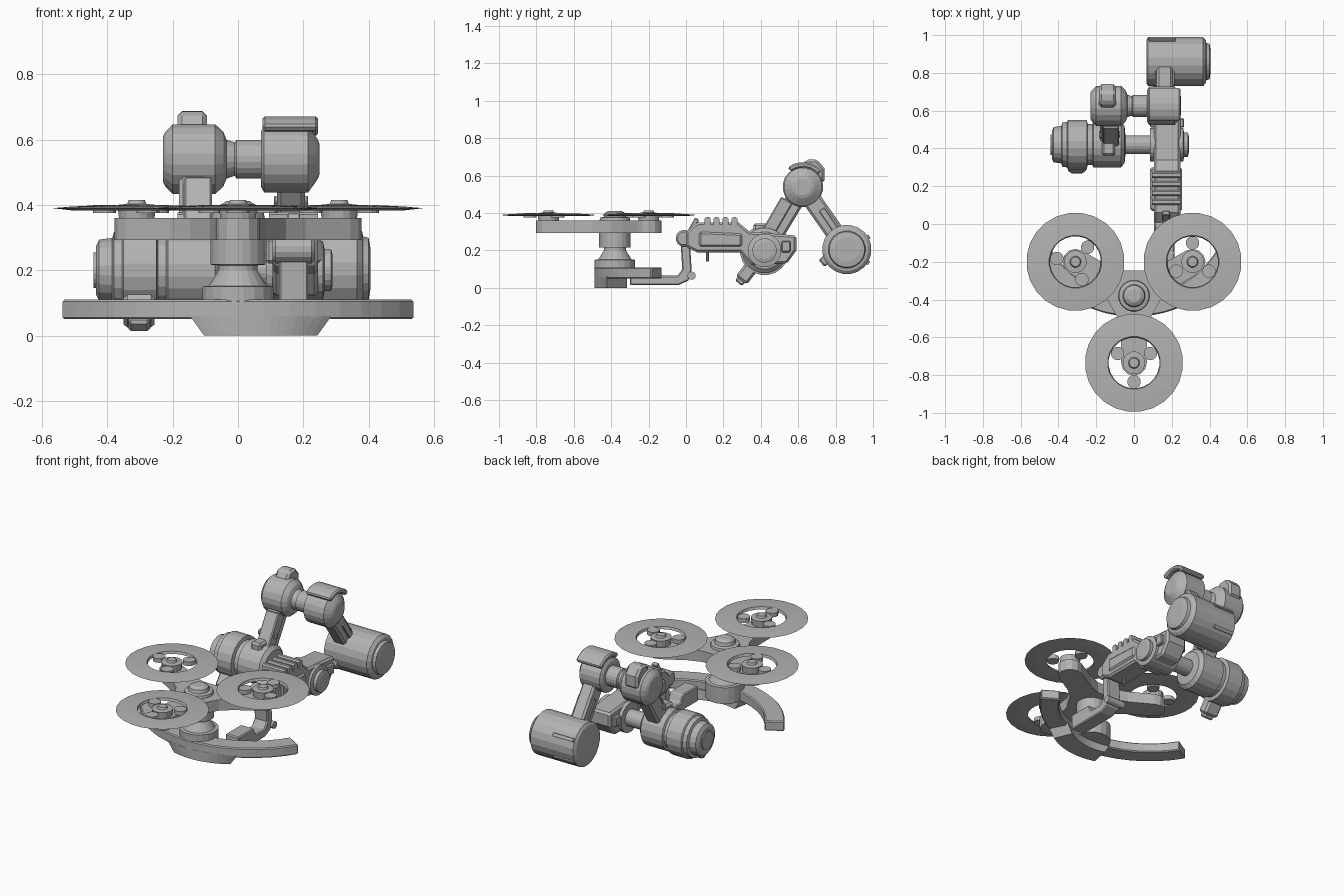
import bpy, bmesh
from math import sin, cos, pi, radians, atan2, hypot
from mathutils import Matrix, Vector

if "Cube" in bpy.data.objects:
    bpy.data.objects.remove(bpy.data.objects["Cube"])

GREY = (0.45, 0.45, 0.45, 1)
mat = bpy.data.materials.new("plain grey")
mat.use_nodes = True
mat.diffuse_color = GREY
mat.node_tree.nodes["Principled BSDF"].inputs["Base Color"].default_value = GREY


def finish(name, bm, matrix=None):
    if matrix:
        bm.transform(matrix)
    bmesh.ops.recalc_face_normals(bm, faces=bm.faces)
    mesh = bpy.data.meshes.new(name)
    bm.to_mesh(mesh)
    bm.free()
    mesh.materials.append(mat)
    obj = bpy.data.objects.new(name, mesh)
    bpy.context.collection.objects.link(obj)
    return obj


def lathe(name, profile, centre, axis="Z", sides=20, ring=False):
    """Turn (position along axis, radius) pairs; a ring closes on itself."""
    bm = bmesh.new()
    loops = [[bm.verts.new((r * cos(2 * pi * (i + .5) / sides), r * sin(2 * pi * (i + .5) / sides), t))
              for i in range(sides)] for t, r in profile]
    pairs = list(zip(loops, loops[1:]))
    if ring:
        pairs.append((loops[-1], loops[0]))
    else:
        bm.faces.new(loops[0])
        bm.faces.new(loops[-1])
    for a, b in pairs:
        for i in range(sides):
            j = (i + 1) % sides
            bm.faces.new((a[i], a[j], b[j], b[i]))
    turn = Matrix.Rotation(pi / 2, 4, "Y") if axis == "X" else Matrix()
    return finish(name, bm, Matrix.Translation(centre) @ turn)


def prism(name, points, low, high, axis="Z", bevel=0.0):
    """Extrude an outline: (x, y) along Z, or (y, z) along X."""
    bm = bmesh.new()
    place = (lambda p: (p[0], p[1], low)) if axis == "Z" else (lambda p: (low, p[0], p[1]))
    face = bm.faces.new([bm.verts.new(place(p)) for p in points])
    move = Vector((0, 0, high - low)) if axis == "Z" else Vector((high - low, 0, 0))
    out = bmesh.ops.extrude_face_region(bm, geom=[face])
    bmesh.ops.translate(bm, vec=move, verts=[v for v in out["geom"] if isinstance(v, bmesh.types.BMVert)])
    obj = finish(name, bm)
    if bevel:
        mod = obj.modifiers.new("edge chamfer", "BEVEL")
        mod.width, mod.segments, mod.angle_limit = bevel, 1, radians(50)
    return obj


def bar(name, start, end, width, low, high, bevel=0.012):
    """Straight link in the side plane between two (y, z) points."""
    a, b = Vector(start), Vector(end)
    d = (b - a).normalized()
    n = Vector((-d.y, d.x)) * width / 2
    return prism(name, [a + n, b + n, b - n, a - n], low, high, "X", bevel)


def sector(centre, inner, outer, first, last, steps=16):
    angles = [radians(first + (last - first) * i / steps) for i in range(steps + 1)]
    arc = lambda r, seq: [(centre[0] + r * cos(a), centre[1] + r * sin(a)) for a in seq]
    return arc(outer, angles) + arc(inner, reversed(angles))


# Curved base plate with a tapered keel
prism("base_crescent", sector((0, .14), .52, .63, -149, -31), .05, .11, bevel=.006)
keel = prism("base_keel", sector((0, .14), .51, .63, -103.5, -63), 0, .06)
for v in keel.data.vertices:
    if v.co.z < .01:
        v.co.x = .07 + (v.co.x - .07) * .8

# Central pedestal
HUB = (0, -.38, 0)
lathe("pedestal", [(.05, .11), (.15, .11), (.152, .09), (.2, .06), (.215, .06),
                   (.217, .085), (.3, .085)], HUB)
lathe("pedestal_cap", [(.35, .085), (.375, .08), (.38, .06), (.4, .055), (.412, .035)], HUB)

# Three armed carrier with rounded tips
rotors = [(.31, -.2), (-.31, -.2), (0, -.735)]
outline = []
for x, y in rotors:
    a, d = atan2(y - HUB[1], x), hypot(x, y - HUB[1])
    local = [(.12, -.085), (.2, -.07)]
    local += [(d + .068 * cos(t), .068 * sin(t)) for t in (radians(k) for k in range(-90, 91, 30))]
    local += [(.2, .07), (.12, .085)]
    outline += [(HUB[0] + u * cos(a) - v * sin(a), HUB[1] + u * sin(a) + v * cos(a)) for u, v in local]
prism("rotor_carrier", outline, .293, .36)

# Thin sharp-edged rings around lobed hubs
for (x, y), start in zip(rotors, (90, 50, -90)):
    spot = (x, y, 0)
    lathe("rotor_ring", [(.383, .135), (.398, .14), (.395, .2), (.39, .26), (.383, .2)], spot, sides=24, ring=True)
    lathe("rotor_hub", [(.355, .055), (.4, .06), (.403, .03), (.415, .025)], spot, sides=16)
    for k in range(3):
        a = radians(start + 120 * k)
        lathe("rotor_lobe", [(.375, .036), (.4, .036)], (x + .1 * cos(a), y + .1 * sin(a), 0), sides=12)

# Bracket rising from the base to the main arm
bracket = [(-.3, .015), (-.04, .015), (.015, .04), (.03, .1), (.02, .26), (-.03, .26),
           (-.02, .1), (-.045, .065), (-.13, .065), (-.15, .11), (-.3, .11)]
prism("base_bracket", bracket, .125, .215, "X", .006)
lathe("bracket_pin", [(-.06, .022), (.06, .022)], (.17, .03, .065), "X", 12)
lathe("bracket_pivot", [(-.065, .035), (-.055, .045), (.055, .045), (.065, .035)], (.17, -.01, .265), "X", 16)

# Main arm body, ribs and side plates
arm = [(0, .22), (0, .3), (.06, .35), (.28, .35), (.34, .3), (.59, .28), (.59, .2),
       (.54, .13), (.35, .12), (.29, .19), (.06, .19)]
prism("main_arm", arm, .105, .245, "X", .012)
prism("arm_collar", [(.07, .22), (.07, .3), (.3, .29), (.3, .22)], .085, .255, "X", .01)
for k in range(4):
    y = .1 + k * .048
    prism("arm_rib", [(y, .31), (y, .37), (y + .008, .378), (y + .024, .378), (y + .032, .37), (y + .032, .31)],
          .095, .245, "X")
prism("arm_end_plate", [(.51, .19), (.51, .25), (.56, .25), (.56, .19)], .085, .265, "X", .006)
lathe("elbow_pivot", [(-.085, .09), (.09, .09), (.095, .065), (.115, .065), (.12, .045)], (.17, .42, .2), "X")
lathe("arm_sight_pin", [(.14, .008), (.2, .008)], (.17, .115, 0), sides=8)
bar("arm_sight", (.02, .3), (.06, .37), .025, .15, .19, .004)

# Lower motor along the elbow axis
LOWER, UPPER, HEAD = (.42, .2), (.625, .54), (.86, .205)
lathe("lower_motor", [(-.435, .075), (-.425, .095), (-.385, .1), (-.38, .118), (-.355, .122), (-.35, .132),
                      (-.25, .132), (-.245, .11), (-.22, .11), (-.215, .122), (-.07, .122), (-.05, .1),
                      (-.045, .05), (.1, .05)], (0, *LOWER), "X")
lathe("lower_motor_cap", [(-.442, .055), (-.43, .055)], (0, *LOWER), "X")
bar("motor_foot", (.38, .15), (.295, .04), .075, -.35, -.255)
bar("motor_foot_tip", (.31, .06), (.28, .025), .05, -.335, -.27, .008)

# First link from lower motor to upper shoulder
bar("lower_link", LOWER, UPPER, .1, -.18, -.09)
bar("lower_link_rail", (.43, .28), (.54, .47), .07, -.165, -.08, .006)
bar("lower_link_cover", (.36, .31), (.44, .31), .07, -.17, -.1)
lathe("link_bolt", [(-.185, .018), (-.075, .018)], (0, .475, .36), "X", 10)

# Upper shoulder: two housings joined by a stepped shaft
lathe("left_housing", [(-.23, .07), (-.222, .085), (-.2, .108), (-.07, .108), (-.045, .085), (-.035, .06),
                       (-.01, .052), (-.005, .06), (.075, .06)], (0, *UPPER), "X")
lathe("right_housing", [(.07, .085), (.08, .103), (.215, .103), (.235, .075), (.245, .06), (.25, .045)],
      (0, *UPPER), "X")
prism("right_housing_shield", sector(UPPER, .103, .132, 40, 128, 6), .075, .245, "X", .008)
prism("left_housing_fin", [(.6, .62), (.64, .685), (.7, .688), (.74, .64), (.74, .56), (.62, .56)],
      -.185, -.095, "X", .014)

# Second link carrying the end drum
bar("upper_link", UPPER, HEAD, .1, .12, .205)
bar("upper_link_slot", (.725, .42), (.8, .31), .035, .11, .215, .004)
lathe("end_drum", [(.065, .115), (.075, .132), (.365, .132), (.38, .115), (.383, .1), (.4, .095), (.405, .065)],
      (0, *HEAD), "X")
bar("drum_foot", (.77, .17), (.725, .13), .05, .1, .16, .008)

# Raised strips and stubs around the drum
for angle in (-32, 30):
    c, s = cos(radians(angle)), sin(radians(angle))
    bar("drum_strip", (HEAD[0] + .12 * c, HEAD[1] + .12 * s), (HEAD[0] + .14 * c, HEAD[1] + .14 * s),
        .022, .08, .22, .002)
